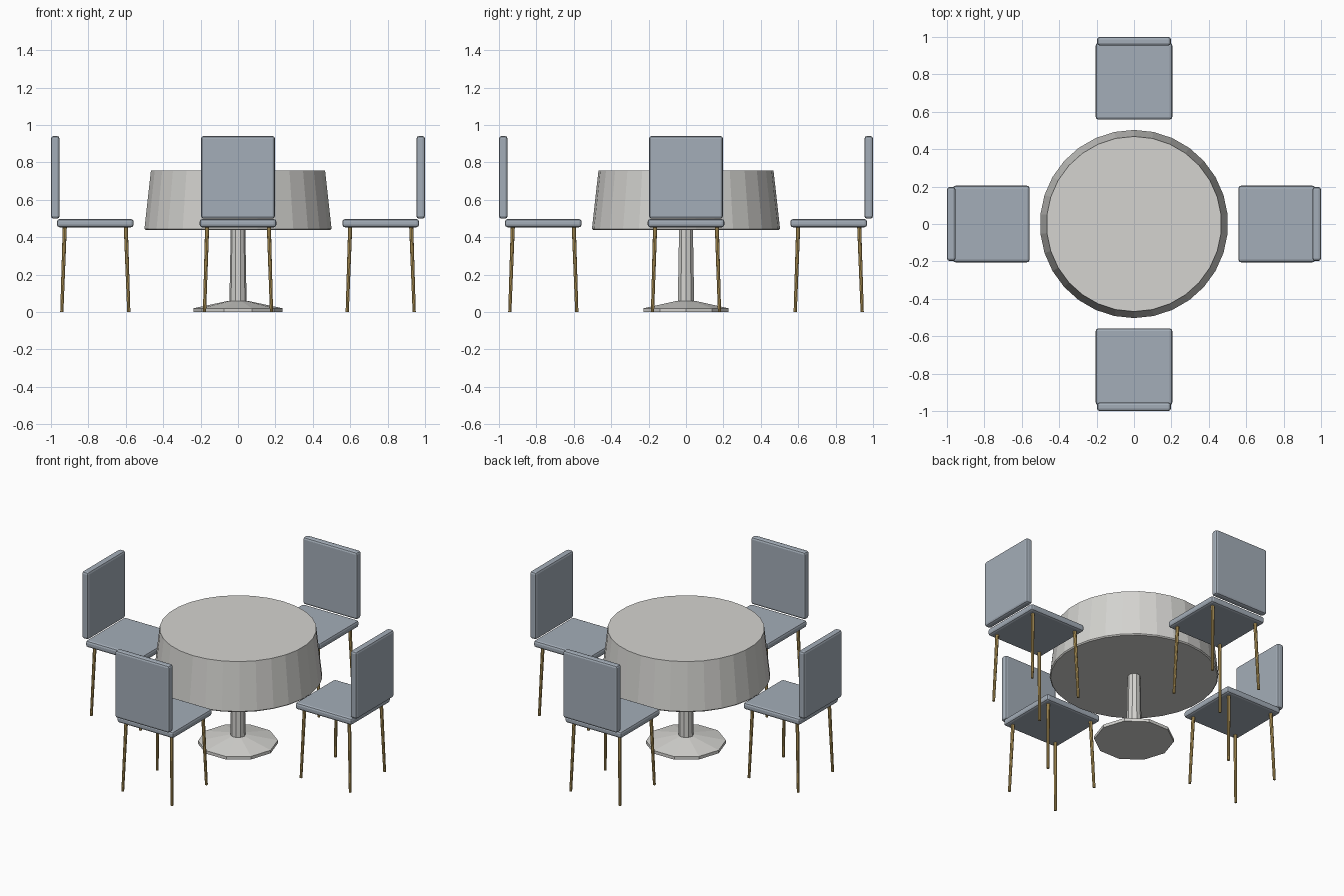
import bpy, bmesh, math
from mathutils import Matrix, Vector

if "Cube" in bpy.data.objects:
    bpy.data.objects.remove(bpy.data.objects["Cube"])


def material(name, color):
    m = bpy.data.materials.new(name)
    m.diffuse_color = (*color, 1)
    m.use_nodes = True
    m.node_tree.nodes["Principled BSDF"].inputs["Base Color"].default_value = m.diffuse_color
    return m


CLOTH = material("off white", (0.66, 0.655, 0.63))
PADDING = material("blue grey", (0.37, 0.42, 0.48))
BRASS = material("brass", (0.54, 0.37, 0.12))


def finish(name, bm, mat, turn=0.0):
    bmesh.ops.recalc_face_normals(bm, faces=bm.faces)
    bm.transform(Matrix.Rotation(turn, 4, 'Z'))
    mesh = bpy.data.meshes.new(name)
    bm.to_mesh(mesh)
    bm.free()
    mesh.materials.append(mat)
    obj = bpy.data.objects.new(name, mesh)
    bpy.context.collection.objects.link(obj)
    return obj


def lathe(name, profile, sides, mat, start=0.0):
    """Closed, flat-faced turned part from (radius, height) points."""
    bm = bmesh.new()
    rings = []
    for r, z in profile:
        angles = [start + math.tau * i / sides for i in range(sides)]
        rings.append([bm.verts.new((r * math.cos(a), r * math.sin(a), z)) for a in angles])
    for low, high in zip(rings, rings[1:]):
        for i in range(sides):
            j = (i + 1) % sides
            bm.faces.new((low[i], low[j], high[j], high[i]))
    bm.faces.new(rings[0])
    bm.faces.new(rings[-1])
    return finish(name, bm, mat)


def cushion(name, center, size, turn):
    """Box with softened edges."""
    bm = bmesh.new()
    bmesh.ops.create_cube(bm, size=1, matrix=Matrix.Translation(center) @ Matrix.Diagonal((*size, 1)))
    bmesh.ops.bevel(bm, geom=bm.edges[:], offset=0.014, segments=2, profile=0.5, affect='EDGES')
    return finish(name, bm, PADDING, turn)


def leg(name, top, foot, turn):
    """Slim rod, slightly narrower at the foot."""
    bm = bmesh.new()
    rod = bmesh.ops.create_cone(bm, cap_ends=True, segments=8, radius1=0.0085,
                                radius2=0.011, depth=1)["verts"]
    top, foot = Vector(top), Vector(foot)
    for v in rod:
        end = top if v.co.z > 0 else foot
        v.co = (end.x + v.co.x, end.y + v.co.y, end.z)
    return finish(name, bm, BRASS, turn)


# Table: draped top, column and foot
lathe("table_top", [(0.497, 0.438), (0.503, 0.445), (0.468, 0.757)], 30, CLOTH, math.pi / 2)
lathe("table_column", [(0.046, 0.05), (0.039, 0.442)], 10, CLOTH)
lathe("table_foot", [(0.238, 0.0), (0.238, 0.02), (0.05, 0.06)], 10, CLOTH)

# Four chairs around the table, each first laid out on the +x side
MID = 0.763
for n in range(4):
    turn = n * math.pi / 2
    cushion(f"seat_{n}", (MID, 0, 0.475), (0.41, 0.41, 0.044), turn)
    cushion(f"backrest_{n}", (0.977, 0, 0.72), (0.046, 0.395, 0.442), turn)
    for i, (sx, sy) in enumerate([(1, 1), (1, -1), (-1, 1), (-1, -1)]):
        leg(f"leg_{n}_{i}", (MID + sx * 0.163, sy * 0.165, 0.46),
            (MID + sx * 0.179, sy * 0.179, 0.0), turn)
